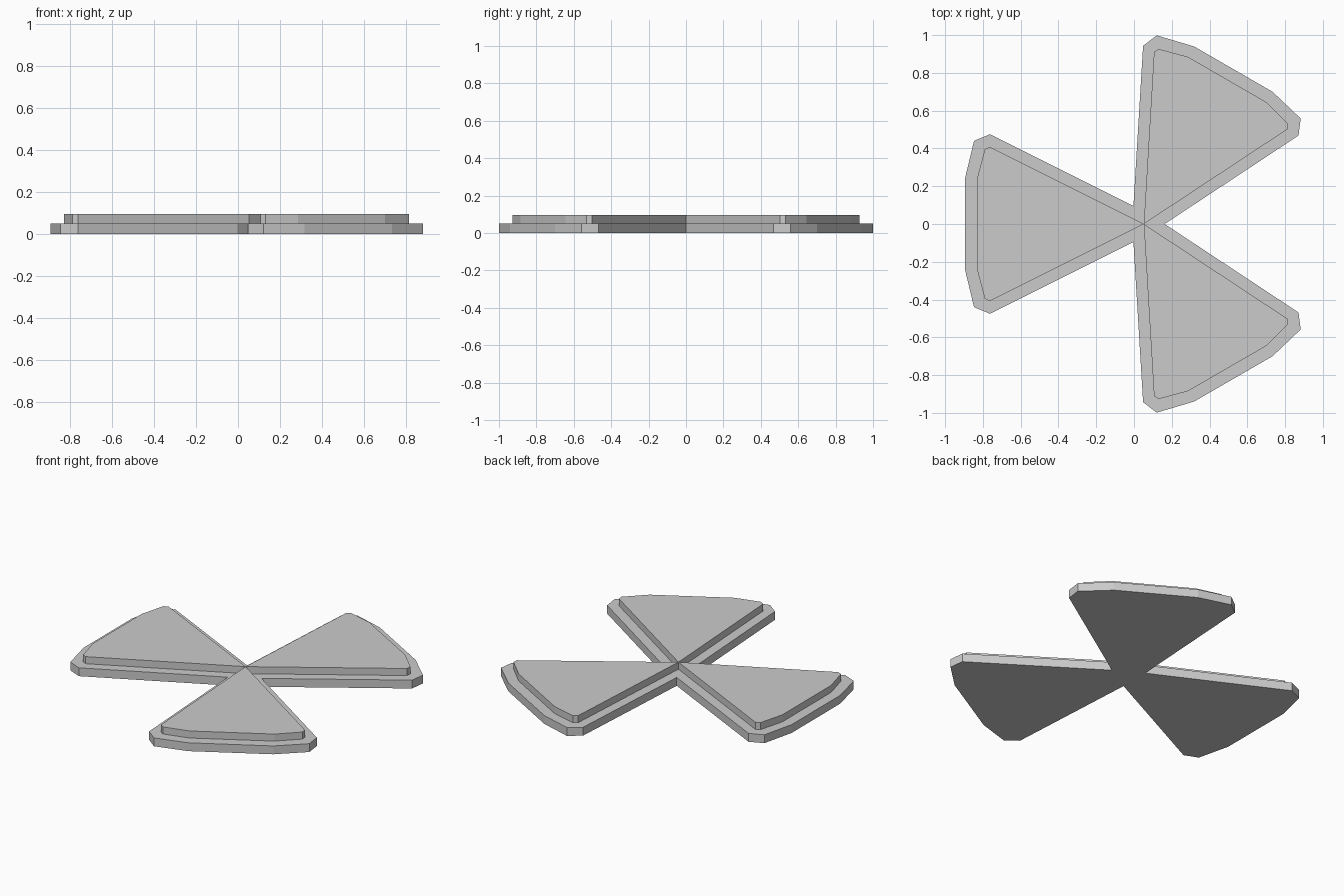
import bpy, bmesh
from math import radians
from mathutils import Matrix, Vector

if "Cube" in bpy.data.objects:
    bpy.data.objects.remove(bpy.data.objects["Cube"])

HUB = Vector((0.052, 0.0, 0.0))   # point where the three blades meet
ANGLES = (60, 180, 300)


def turned(points, angle):
    rot = Matrix.Rotation(radians(angle), 3, 'Z')
    return [rot @ Vector((x, y, 0)) + HUB for x, y in points]


def mirrored(half):
    # lower half of a blade outline plus its reflection, counter-clockwise
    return [(x, -y) for x, y in half] + [(x, y) for x, y in reversed(half)]


def prism(name, outlines, z0, z1):
    bm = bmesh.new()
    for outline in outlines:
        face = bm.faces.new([bm.verts.new((p.x, p.y, z0)) for p in outline])
        top = bmesh.ops.extrude_face_region(bm, geom=[face], use_keep_orig=True)
        verts = [g for g in top["geom"] if isinstance(g, bmesh.types.BMVert)]
        bmesh.ops.translate(bm, verts=verts, vec=(0, 0, z1 - z0))
    bmesh.ops.recalc_face_normals(bm, faces=bm.faces)
    mesh = bpy.data.meshes.new(name)
    bm.to_mesh(mesh)
    bm.free()
    obj = bpy.data.objects.new(name, mesh)
    bpy.context.collection.objects.link(obj)
    return obj


# Wide base plate: one continuous outline with a notch between blades
base_blade = mirrored([(0.815, 0.475), (0.899, 0.44), (0.947, 0.24)])
base_outline = []
for a in ANGLES:
    base_outline += turned([(0.055, -0.0953)] + base_blade, a)
prism("base_plate", [base_outline], 0.0, 0.052)

# Raised wedges meeting at the hub
wedge = [(0, 0)] + mirrored([(0.815, 0.408), (0.842, 0.395), (0.883, 0.24)])
prism("raised_blades", [turned(wedge, a) for a in ANGLES], 0.052, 0.096)
